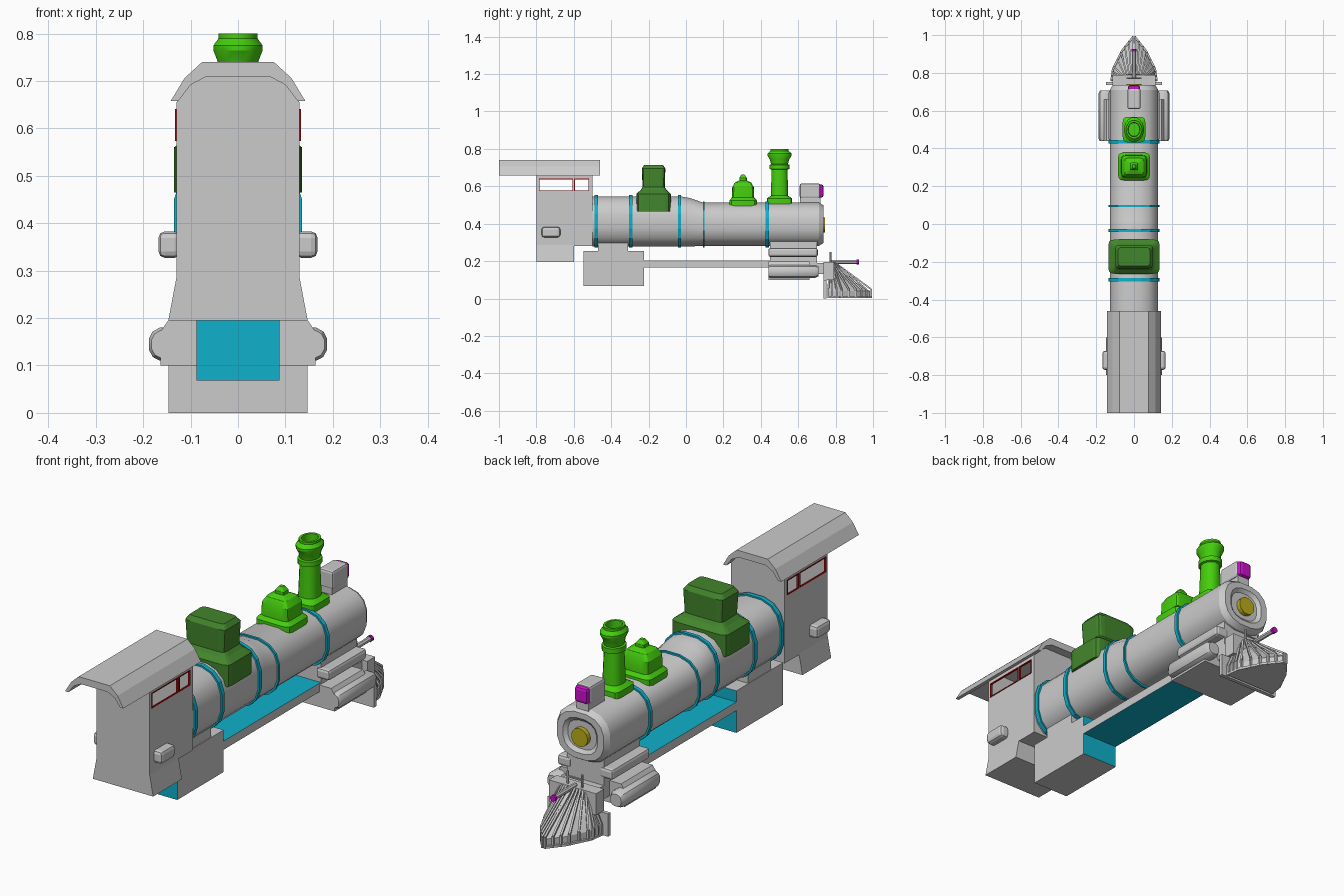
import bpy, bmesh, math
from mathutils import Vector

if "Cube" in bpy.data.objects:
    bpy.data.objects.remove(bpy.data.objects["Cube"])


def material(name, r, g, b):
    m = bpy.data.materials.new(name)
    m.use_nodes = True
    m.diffuse_color = (r, g, b, 1)
    node = next(n for n in m.node_tree.nodes if n.type == 'BSDF_PRINCIPLED')
    node.inputs["Base Color"].default_value = (r, g, b, 1)
    return m


GREY = material("body grey", .6, .6, .6)
TEAL = material("teal", .005, .44, .6)
BRIGHT = material("bright green", .06, .62, .004)
DARK = material("dark green", .055, .24, .025)
MAGENTA = material("magenta", .6, .005, .6)
YELLOW = material("brass yellow", .5, .42, .01)
RED = material("window red", .42, .004, .004)


def finish(name, bm, mats, rule=None, smooth=False):
    bmesh.ops.recalc_face_normals(bm, faces=bm.faces)
    me = bpy.data.meshes.new(name)
    if rule:
        for f in bm.faces:
            f.normal_update()
            f.material_index = rule(f)
    bm.to_mesh(me)
    bm.free()
    for m in mats:
        me.materials.append(m)
    ob = bpy.data.objects.new(name, me)
    bpy.context.collection.objects.link(ob)
    if smooth:
        bpy.ops.object.select_all(action='DESELECT')
        ob.select_set(True)
        bpy.context.view_layer.objects.active = ob
        bpy.ops.object.shade_smooth_by_angle(angle=math.radians(28))
    return ob


def loft(name, rings, *mats, rule=None, smooth=False, closed=False):
    """Skin matching rings of points; cap the ends, or join last to first."""
    bm = bmesh.new()
    loops = [[bm.verts.new(p) for p in r] for r in rings]
    pairs = list(zip(loops, loops[1:]))
    if closed:
        pairs.append((loops[-1], loops[0]))
    else:
        bm.faces.new(loops[0])
        bm.faces.new(loops[-1])
    for a, b in pairs:
        for i in range(len(a)):
            j = (i + 1) % len(a)
            bm.faces.new((a[i], a[j], b[j], b[i]))
    return finish(name, bm, mats, rule, smooth)


def box(name, x, y, z, *mats, rule=None, bevel=0):
    bm = bmesh.new()
    bmesh.ops.create_cube(bm, size=1)
    for v in bm.verts:
        v.co = [lo + (c + .5) * (hi - lo) for c, (lo, hi) in zip(v.co, (x, y, z))]
    if bevel:
        bmesh.ops.bevel(bm, geom=bm.edges, offset=bevel, segments=2, affect='EDGES', profile=.5)
    return finish(name, bm, mats, rule)


def oval(rx, ry, power=2, n=16):
    """Rounded outline; a higher power is squarer."""
    pts = []
    for i in range(n):
        a = 2 * math.pi * (i + .5) / n
        c, s = math.cos(a), math.sin(a)
        pts.append((math.copysign(abs(c) ** (2 / power), c) * rx,
                    math.copysign(abs(s) ** (2 / power), s) * ry))
    return pts


def along_y(y, pts, cx=0, cz=0):
    return [(cx + a, y, cz + b) for a, b in pts]


def along_z(z, pts, cy):
    return [(a, cy + b, z) for a, b in pts]


def mirrored(half):
    return half + [(-x, z) for x, z in reversed(half)]


def rod(name, a, b, r, mat, n=6):
    a, b = Vector(a), Vector(b)
    q = (b - a).to_track_quat('Z', 'Y')
    ring = [q @ Vector((x, y, 0)) for x, y in oval(r, r, n=n)]
    return loft(name, [[p + v for v in ring] for p in (a, b)], mat)


# Boiler with a tapered waist and a recessed front
def boiler_ring(y, rx, low, high):
    return along_y(y, oval(rx, (high - low) / 2, 2.5), cz=(high + low) / 2)


loft("boiler", [boiler_ring(*s) for s in (
    (-.5, .13, .275, .548), (-.03, .13, .275, .548), (.02, .13, .276, .54), (.09, .13, .28, .515),
    (.71, .13, .28, .515), (.735, .115, .295, .5), (.735, .085, .32, .475),
    (.722, .07, .335, .46))], GREY, smooth=True)
loft("front_disc", [along_y(y, oval(.04, .04), cz=.393) for y in (.715, .742)], YELLOW)

# Boiler bands
for y, high, w in ((-.48, .548, .01), (-.295, .548, .01), (-.035, .548, .008),
                   (.095, .515, .005), (.435, .515, .009)):
    rings = [boiler_ring(y + s * w, .128 + g, .279 - g, high + g - .002)
             for s, g in ((-1, 0), (-1, .009), (1, .009), (1, 0))]
    loft("boiler_band", rings, TEAL, closed=True)

# Cab: hollow upper shell with window openings, flared lower skirt
shell = mirrored([(.13, .28), (.13, .655), (.108, .69), (.07, .712)])
room = mirrored([(.123, .29), (.123, .65), (.1, .685), (.065, .704)])
cab = loft("cab", [along_y(y, shell) for y in (-.8, -.5)], GREY, RED)
windows = ((-.783, -.608), (-.594, -.522))
cutters = [loft("cab_room_cutter", [along_y(y, room) for y in (-.793, -.507)], GREY, RED)]
cutters += [box("window_cutter", (-.3, .3), w, (.576, .638), GREY, RED, rule=lambda f: 1)
            for w in windows]
bpy.context.view_layer.objects.active = cab
for c in cutters:
    c.hide_render = True
    mod = cab.modifiers.new("opening", 'BOOLEAN')
    mod.operation, mod.solver, mod.object = 'DIFFERENCE', 'EXACT', c
    bpy.ops.object.modifier_apply(modifier=mod.name)
    bpy.data.objects.remove(c)
skirt = mirrored([(.147, .195), (.13, .285)])
loft("cab_skirt", [along_y(y, skirt) for y in (-.8, -.6)], GREY)
roof = mirrored([(.126, .658), (.142, .658), (.113, .706), (.076, .74)])
roof_section = [(.126, .658), (.142, .658), (.113, .706), (.076, .74), (-.076, .74), (-.113, .706),
                (-.142, .658), (-.126, .658), (-.1, .692), (-.066, .71), (.066, .71), (.1, .692)]
loft("cab_roof", [along_y(y, roof_section) for y in (-1, -.46)], GREY)

# Window frames and cab side boxes
for s in (-1, 1):
    side = tuple(sorted((s * .127, s * .1325)))
    for a, b in windows:
        for z in (.574, .637):
            box("window_rail", side, (a - .004, b + .004), (z, z + .004), RED)
        for y in (a - .004, b):
            box("window_post", side, (y, y + .004), (.574, .641), RED)
    box("cab_side_box", tuple(sorted((s * .12, s * .168))), (-.772, -.672), (.327, .383),
        GREY, bevel=.014)

# Firebox and running frame
box("firebox", (-.088, .088), (-.548, -.225), (.068, .253), GREY, TEAL,
    rule=lambda f: int(abs(f.normal.y) > .9))
box("firebox_neck", (-.085, .085), (-.47, -.31), (.25, .3), GREY)
box("frame", (-.088, .088), (-.225, .45), (.166, .204), GREY, TEAL,
    rule=lambda f: int(abs(f.normal.z) > .9))

# Cylinder block, valve chests and saddle
block = mirrored([(.163, .1), (.163, .172), (.146, .197)])
loft("cylinder_block", [along_y(y, block) for y in (.44, .66)], GREY)
box("saddle", (-.09, .09), (.45, .7), (.19, .31), GREY)
box("front_deck", (-.09, .09), (.65, .76), (.13, .19), GREY)
for s in (-1, 1):
    sizes = ((.44, .03), (.452, .036), (.69, .036), (.708, .027))
    loft("cylinder", [along_y(y, oval(r, r, 2.4, 12), s * .153, .145) for y, r in sizes],
         GREY, smooth=True)
    box("valve_chest", tuple(sorted((s * .07, s * .135))), (.44, .705), (.223, .27),
        GREY, bevel=.012)

# Smokestack
stack = ((.5, .06, .068, 6), (.535, .06, .068, 6), (.55, .043, .046, 2.5), (.69, .04, .044, 2),
         (.693, .048, .054, 2), (.715, .048, .054, 2), (.718, .04, .046, 2), (.742, .044, .052, 2),
         (.765, .053, .066, 2), (.775, .053, .066, 2), (.79, .042, .05, 2), (.8, .042, .05, 2),
         (.8, .032, .038, 2), (.75, .03, .036, 2))
loft("smokestack", [along_z(z, oval(rx, ry, p), .5) for z, rx, ry, p in stack], BRIGHT, smooth=True)

# Front dome with its knob
dome = ((.48, .085, .074), (.525, .085, .074), (.54, .068, .06), (.595, .066, .058),
        (.62, .05, .044), (.632, .022, .02), (.645, .022, .02), (.662, .009, .009))
loft("front_dome", [along_z(z, oval(rx, ry, 7), .305) for z, rx, ry in dome], BRIGHT, smooth=True)

# Rear sand box
tank = ((.465, .136, .092), (.56, .136, .092), (.58, .108, .07), (.595, .094, .06),
        (.695, .1, .063), (.715, .084, .05))
loft("sand_box", [along_z(z, oval(rx, ry, 9), -.173) for z, rx, ry in tank], DARK)

# Headlight
box("headlight_bracket", (-.03, .03), (.61, .72), (.5, .54), GREY)
box("headlight", (-.035, .035), (.608, .718), (.535, .615), GREY, bevel=.01)
box("headlight_lens", (-.032, .032), (.7, .735), (.54, .61), MAGENTA, bevel=.012)

# Pilot: beam, solid core, and fanned bars over it
box("pilot_plate", (-.147, .147), (.735, .752), (0, .1), GREY)
box("pilot_beam", (-.115, .115), (.735, .79), (.1, .195), GREY)
base = [(.12, .76), (.112, .82), (.062, .92), (.006, .99)]
outline = mirrored(base)
loft("pilot_core", [[(x * k, .755 + (y - .755) * d, z) for x, y in outline]
                    for z, k, d in ((.002, .96, .97), (.04, .96, .97), (.1, .8, .55), (.18, .55, .1))],
     GREY)
steps = 9
for s in (-1, 1):
    for i in range(steps):
        t = i / (steps - 1)
        seg = min(int(t * 3), 2)
        (xa, ya), (xb, yb) = base[seg], base[seg + 1]
        u = t * 3 - seg
        x, y = s * (xa + (xb - xa) * u), ya + (yb - ya) * u
        low, knee = (x, y, .002), (x, y, .05)
        top = (x * .55, .775 + .02 * t, .193)
        rod("pilot_post", low, knee, .006, GREY, 4)
        rod("pilot_bar", knee, top, .006, GREY, 4)
    for (xa, ya), (xb, yb) in zip(base, base[1:]):
        rod("pilot_rim", (s * xa, ya, .007), (s * xb, yb, .007), .007, GREY, 4)
    rod("flag_post", (s * .035, .772, .18), (s * .035, .772, .25), .005, GREY)

# Coupler bar
rod("coupler_bar", (0, .77, .195), (0, .915, .195), .011, GREY, 8)
rod("coupler_tip", (0, .912, .195), (0, .926, .195), .014, MAGENTA, 8)
rod("post_rail", (-.035, .772, .225), (.035, .772, .225), .004, GREY)
